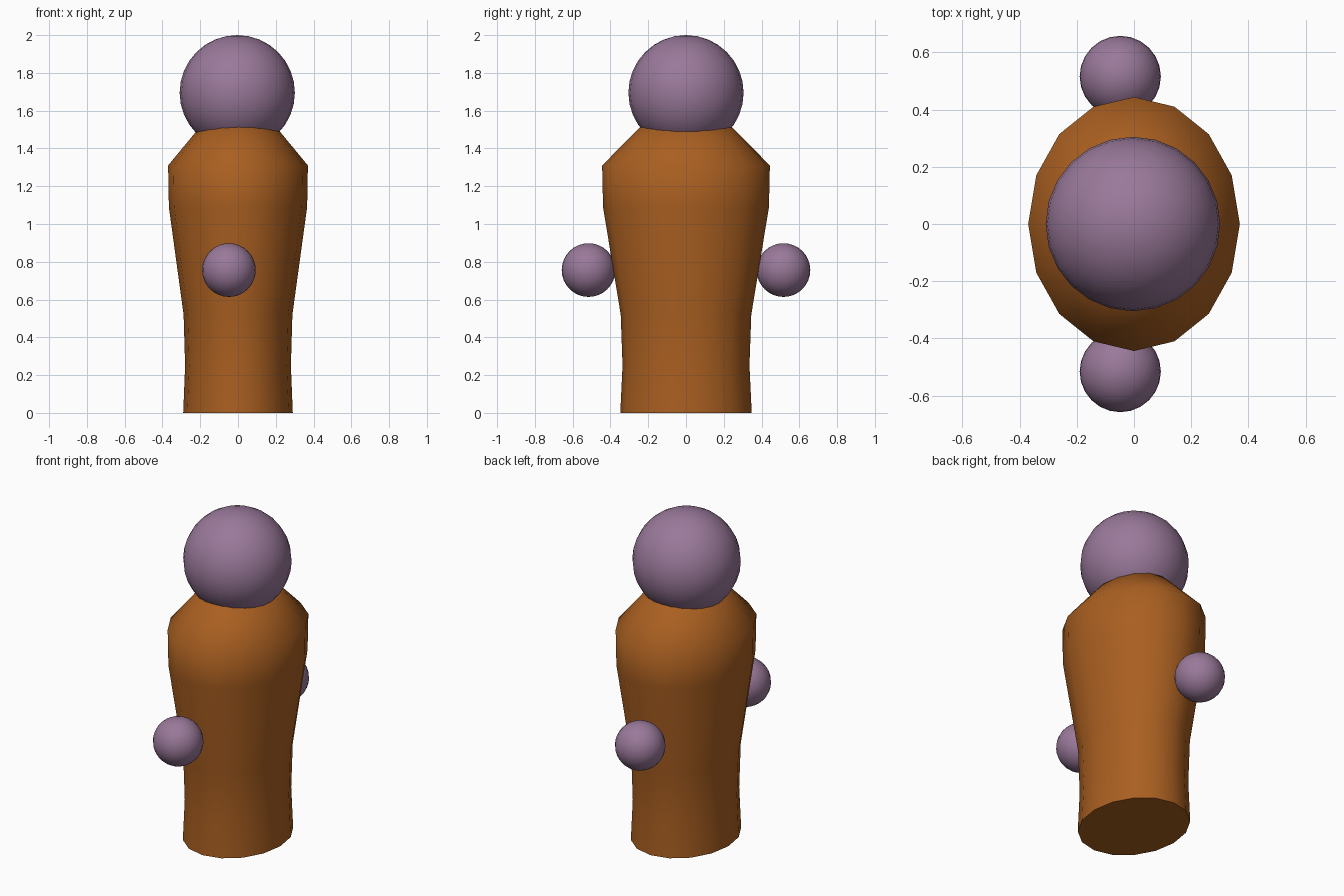
import bpy, bmesh
from math import cos, sin, pi, radians

if "Cube" in bpy.data.objects:
    bpy.data.objects.remove(bpy.data.objects["Cube"])


def material(name, color):
    m = bpy.data.materials.new(name)
    m.diffuse_color = (*color, 1)
    m.use_nodes = True
    m.node_tree.nodes["Principled BSDF"].inputs["Base Color"].default_value = m.diffuse_color
    return m


def finish(ob, mat):
    ob.data.materials.append(mat)
    bpy.ops.object.select_all(action='DESELECT')
    ob.select_set(True)
    bpy.context.view_layer.objects.active = ob
    bpy.ops.object.shade_smooth_by_angle(angle=radians(60))


def ball(name, center, radius, segments, rings, mat):
    bpy.ops.mesh.primitive_uv_sphere_add(segments=segments, ring_count=rings,
                                         radius=radius, location=center)
    ob = bpy.context.object
    ob.name = name
    finish(ob, mat)


def lofted_body(name, profile, stretch, sides, mat):
    bm = bmesh.new()
    loops = [[bm.verts.new((r * cos(2 * pi * i / sides),
                            r * stretch * sin(2 * pi * i / sides), z))
              for i in range(sides)] for r, z in profile]
    for a, b in zip(loops, loops[1:]):
        for i in range(sides):
            j = (i + 1) % sides
            bm.faces.new((a[i], a[j], b[j], b[i]))
    bm.faces.new(loops[0][::-1])
    bm.faces.new(loops[-1])
    me = bpy.data.meshes.new(name)
    bm.to_mesh(me)
    bm.free()
    ob = bpy.data.objects.new(name, me)
    bpy.context.collection.objects.link(ob)
    finish(ob, mat)


robe = material("robe_brown", (0.40, 0.115, 0.015))
skin = material("muted_purple", (0.32, 0.19, 0.32))

# Robe: oval body, wide shoulders, cone running up inside the head
lofted_body("body", [(0.29, 0), (0.28, 0.25), (0.288, 0.52), (0.366, 1.09),
                     (0.37, 1.31), (0.18, 1.54)], 1.2, 16, robe)

# Head
ball("head", (-0.004, 0, 1.695), 0.305, 24, 16, skin)

# Hands, mirrored across y
for side, name in ((-1, "front_hand"), (1, "back_hand")):
    ball(name, (-0.048, side * 0.516, 0.756), 0.142, 24, 16, skin)
